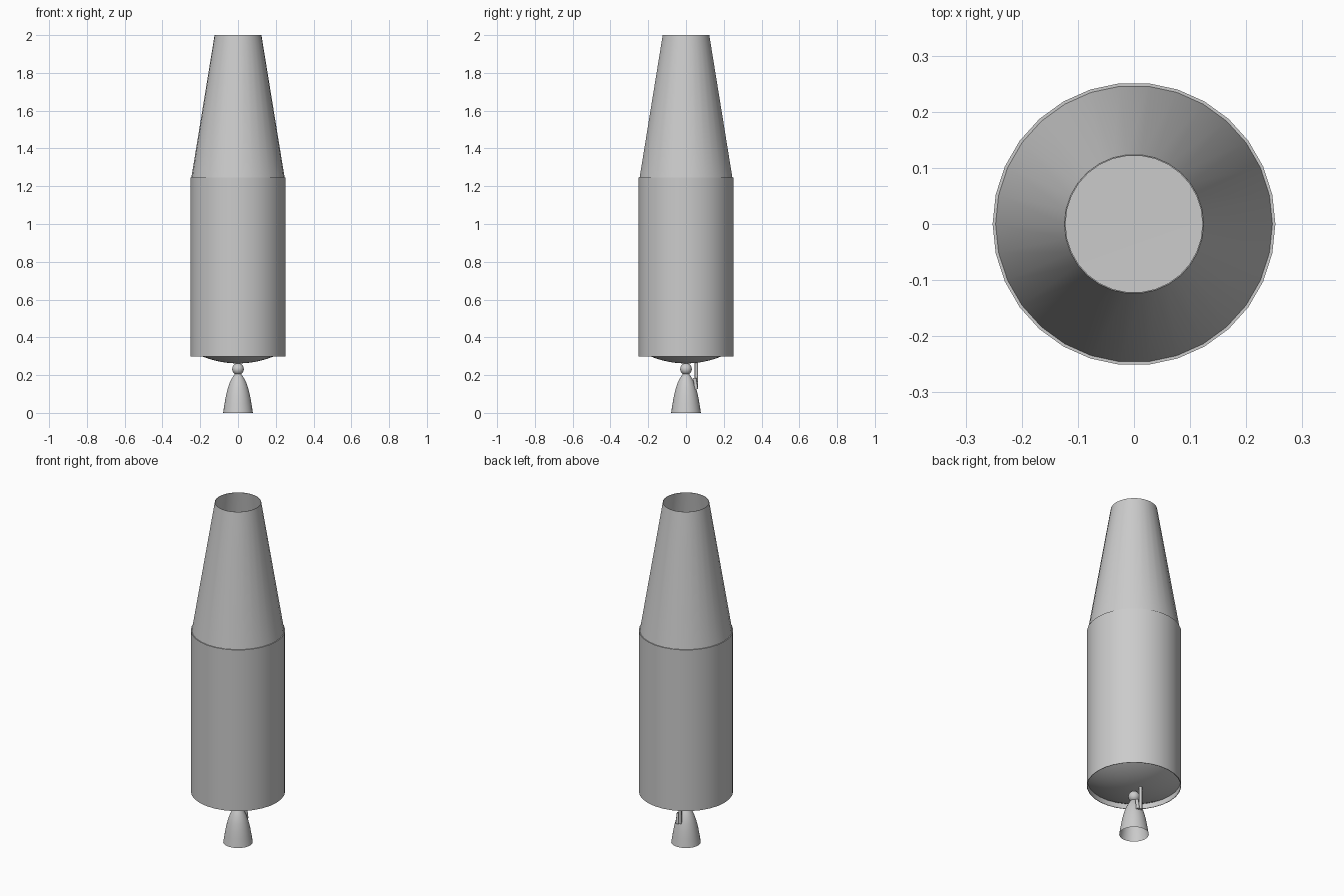
import bpy
from math import sin, cos, pi, sqrt, radians
from mathutils import Vector

cube = bpy.data.objects.get("Cube")
if cube:
    bpy.data.objects.remove(cube, do_unlink=True)

grey = bpy.data.materials.new("light_grey")
grey.use_nodes = True
colour = (0.6, 0.6, 0.6, 1)
grey.diffuse_color = colour
grey.node_tree.nodes["Principled BSDF"].inputs["Base Color"].default_value = colour


def finish(obj, name):
    obj.name = name
    obj.data.materials.clear()
    obj.data.materials.append(grey)
    bpy.ops.object.select_all(action='DESELECT')
    obj.select_set(True)
    bpy.context.view_layer.objects.active = obj
    bpy.ops.object.shade_smooth_by_angle(angle=radians(35))
    return obj


def revolve(name, profile, sides):
    """Spin (radius, height) points around z; a zero radius closes the end."""
    verts, rings, faces = [], [], []
    for r, z in profile:
        n = sides if r > 0 else 1
        start = len(verts)
        verts += [(r * cos(2 * pi * i / sides), r * sin(2 * pi * i / sides), z) for i in range(n)]
        rings.append([start + i % n for i in range(sides)])
    for a, b in zip(rings, rings[1:]):
        for i in range(sides):
            j = (i + 1) % sides
            faces.append(list(dict.fromkeys((a[i], a[j], b[j], b[i]))))
    mesh = bpy.data.meshes.new(name)
    mesh.from_pydata(verts, [], faces)
    obj = bpy.data.objects.new(name, mesh)
    bpy.context.collection.objects.link(obj)
    return finish(obj, name)


def rod(name, start, end, radius, end_radius=None):
    a, b = Vector(start), Vector(end)
    bpy.ops.mesh.primitive_cone_add(vertices=12, radius1=radius,
                                    radius2=end_radius or radius,
                                    depth=(b - a).length, location=(a + b) / 2)
    obj = bpy.context.object
    obj.rotation_euler = (b - a).to_track_quat('Z', 'Y').to_euler()
    return finish(obj, name)


SIDES = 30

# Tank with an open skirt below and a flat lid
revolve("tank_body", [(0.252, 0.298), (0.252, 1.247), (0.247, 1.247), (0, 1.24)], SIDES)
revolve("skirt_lining", [(0.249, 0.345), (0.249, 0.298), (0.252, 0.298)], SIDES)

# Shallow domed tank bottom, recessed into the skirt
R = 0.5
dome = [(0.249 * i / 8, 0.262 + R - sqrt(R * R - (0.249 * i / 8) ** 2)) for i in range(9)]
revolve("tank_bottom_dome", dome, SIDES)

# Tapered hollow adapter
revolve("upper_adapter", [(0.247, 1.245), (0.124, 2.0), (0.122, 2.0), (0.244, 1.245)], SIDES)

# Engine: gimbal ball, mount stub and open bell
bpy.ops.mesh.primitive_uv_sphere_add(segments=20, ring_count=12, radius=0.031, location=(0, 0, 0.232))
finish(bpy.context.object, "gimbal_ball")
rod("gimbal_mount", (0, 0, 0.25), (0, 0, 0.275), 0.012)
bell = [(0, 0.21), (0.016, 0.207), (0.027, 0.192), (0.042, 0.165), (0.054, 0.13),
        (0.064, 0.09), (0.071, 0.05), (0.079, 0)]
revolve("engine_bell", bell, 28)

# Feed pipe down to the bell, with its pump and elbow
rod("feed_pipe", (0, 0.055, 0.28), (0, 0.055, 0.13), 0.009)
rod("feed_elbow", (0, 0.055, 0.135), (0, 0.035, 0.125), 0.008)
rod("turbine_pump", (0.018, 0.046, 0.185), (0.018, 0.054, 0.125), 0.008, 0.01)
